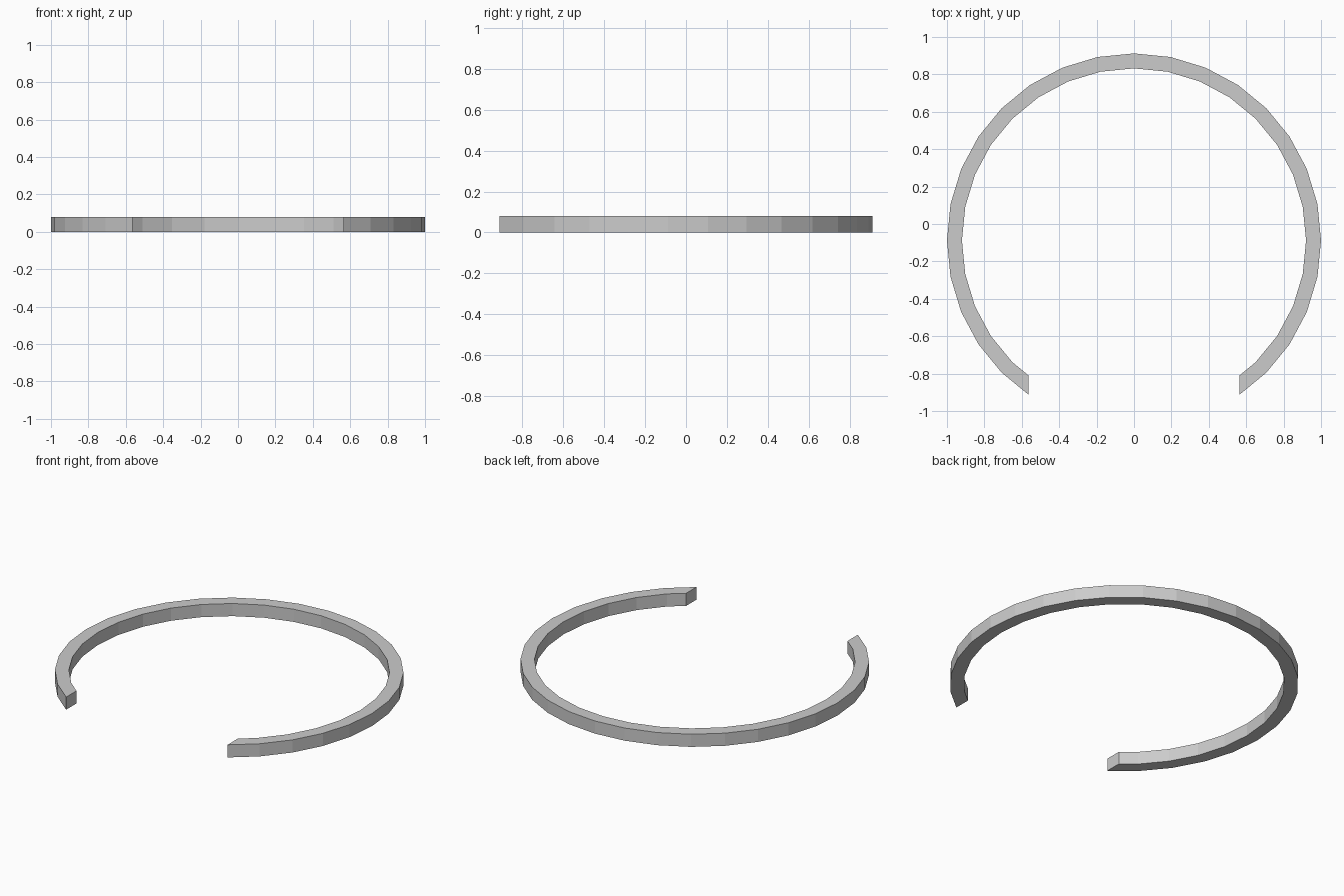
import bpy, bmesh, math

if "Cube" in bpy.data.objects:
    bpy.data.objects.remove(bpy.data.objects["Cube"])

SIDES, R_OUT, R_IN, HEIGHT = 32, 1.0, 0.92, 0.08
CENTRE_Y, END_X = -0.088, 0.565

# Rectangular section, repeated at each angle from one end past the other
section = [(R_OUT, 0), (R_OUT, HEIGHT), (R_IN, HEIGHT), (R_IN, 0)]
bm = bmesh.new()
rings = []
for i in range(-13, 14):
    a = i * 2 * math.pi / SIDES
    rings.append([bm.verts.new((r * math.sin(a), r * math.cos(a) + CENTRE_Y, z))
                  for r, z in section])
for a, b in zip(rings, rings[1:]):
    for k in range(4):
        n = (k + 1) % 4
        bm.faces.new((a[k], a[n], b[n], b[k]))

# Trim both ends straight along y: only the last segments cross END_X at the front
for side in (-1, 1):
    faces = [f for f in bm.faces
             if f.calc_center_median().y < -0.6 and f.calc_center_median().x * side > 0]
    geom = faces + list({e for f in faces for e in f.edges}) + list({v for f in faces for v in f.verts})
    bmesh.ops.bisect_plane(bm, geom=geom, plane_co=(END_X * side, 0, 0),
                           plane_no=(-side, 0, 0), clear_outer=True)

# Cap the ends
bmesh.ops.holes_fill(bm, edges=[e for e in bm.edges if e.is_boundary], sides=0)
bmesh.ops.recalc_face_normals(bm, faces=bm.faces)

mesh = bpy.data.meshes.new("open_ring")
bm.to_mesh(mesh)
bm.free()
bpy.context.collection.objects.link(bpy.data.objects.new("open_ring", mesh))
